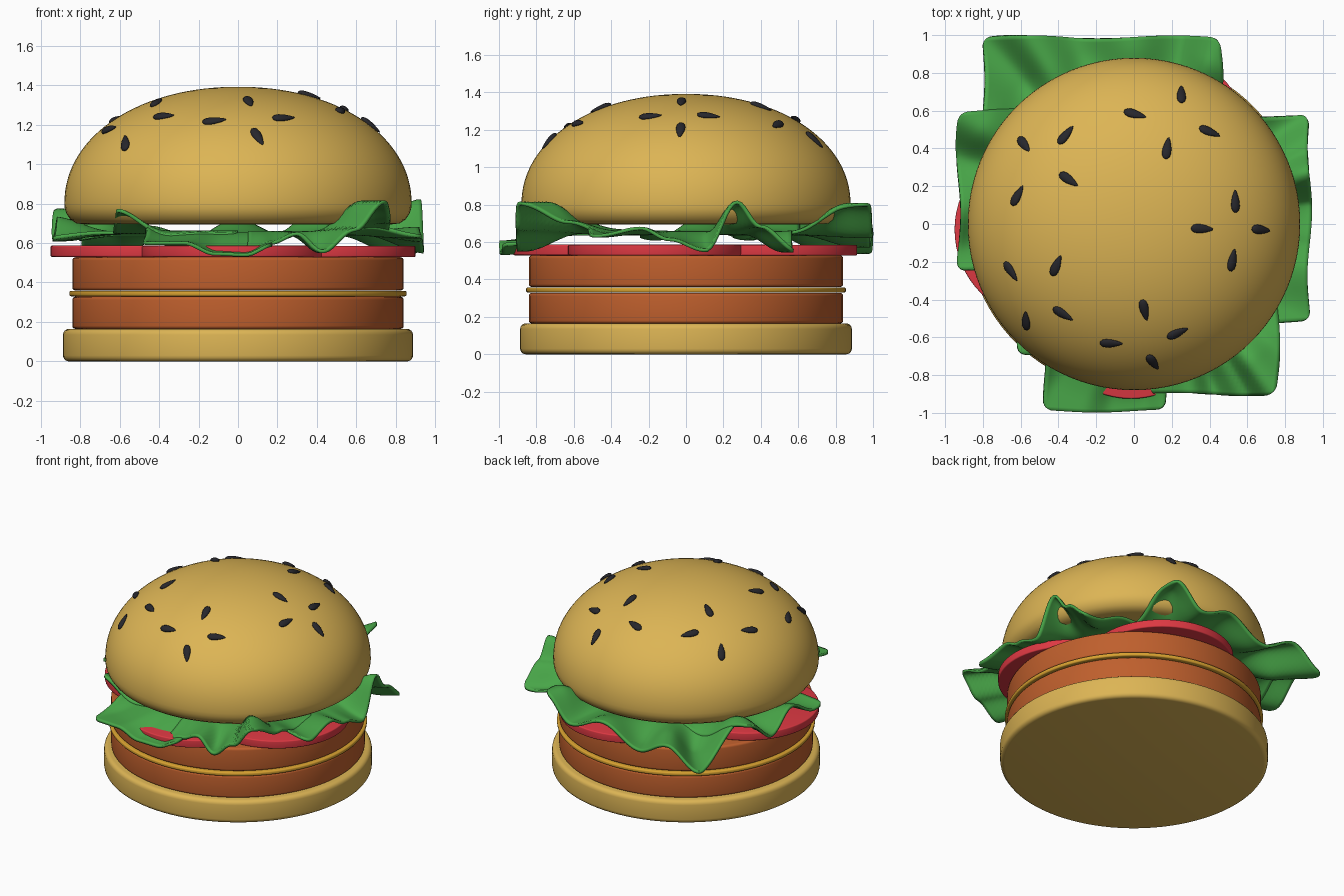
import bpy, bmesh, math
from mathutils import Vector, Matrix

if "Cube" in bpy.data.objects:
    bpy.data.objects.remove(bpy.data.objects["Cube"])


def material(name, rgb):
    m = bpy.data.materials.new(name)
    m.diffuse_color = (*rgb, 1)
    m.use_nodes = True
    m.node_tree.nodes["Principled BSDF"].inputs["Base Color"].default_value = m.diffuse_color
    return m


BUN = material("toasted bun", (0.72, 0.46, 0.09))
MEAT = material("meat brown", (0.52, 0.115, 0.026))
CHEESE = material("cheese yellow", (0.69, 0.36, 0.03))
TOMATO = material("tomato red", (0.72, 0.04, 0.055))
GREEN = material("lettuce green", (0.065, 0.38, 0.065))
SEED = material("dark seed", (0.02, 0.02, 0.025))


def finish(name, bm, mat, angle=50):
    bmesh.ops.recalc_face_normals(bm, faces=bm.faces)
    me = bpy.data.meshes.new(name)
    bm.to_mesh(me)
    bm.free()
    me.materials.append(mat)
    ob = bpy.data.objects.new(name, me)
    bpy.context.collection.objects.link(ob)
    bpy.ops.object.select_all(action='DESELECT')
    ob.select_set(True)
    bpy.context.view_layer.objects.active = ob
    bpy.ops.object.shade_smooth_by_angle(angle=math.radians(angle))
    return ob


def lathe(name, profile, mat, center=(0, 0), segs=96):
    """Turn an (r, z) profile around a vertical axis; end rings are capped."""
    bm = bmesh.new()
    rings = []
    for r, z in profile:
        rings.append([bm.verts.new((center[0] + r * math.cos(2 * math.pi * i / segs),
                                    center[1] + r * math.sin(2 * math.pi * i / segs), z))
                      for i in range(segs)])
    for a, b in zip(rings, rings[1:]):
        for i in range(segs):
            j = (i + 1) % segs
            bm.faces.new((a[i], a[j], b[j], b[i]))
    bm.faces.new(rings[0])
    bm.faces.new(rings[-1])
    return finish(name, bm, mat)


def disc(name, r, z0, z1, bevel, mat, center=(0, 0), segs=96):
    """Disc with rounded rims."""
    arc = [math.pi / 2 * k / 4 for k in range(5)]
    prof = [(r - bevel + bevel * math.sin(t), z0 + bevel - bevel * math.cos(t)) for t in arc]
    prof += [(r - bevel + bevel * math.cos(t), z1 - bevel + bevel * math.sin(t)) for t in arc]
    return lathe(name, prof, mat, center, segs)


# Bottom bun, patties and cheese
disc("bottom_bun", 0.887, 0.0, 0.165, 0.03, BUN)
disc("lower_patty", 0.84, 0.165, 0.328, 0.016, MEAT)
disc("cheese_slice", 0.855, 0.33, 0.358, 0.01, CHEESE)
disc("upper_patty", 0.84, 0.36, 0.528, 0.016, MEAT)

# Overlapping tomato slices
for i, c in enumerate([(-0.475, -0.03), (-0.015, -0.45), (0.425, -0.155), (0.13, 0.44)]):
    disc(f"tomato_slice_{i + 1}", 0.475, 0.53 - 0.0007 * i, 0.587 - 0.0007 * i,
         0.008, TOMATO, c, 64)

# Top bun: domed profile with a rolled lower rim
RB, ZB, HB, EX = 0.88, 0.80, 0.592, 2.08


def dome(r):
    return ZB + HB * max(0, 1 - (r / RB) ** EX) ** (1 / EX)


profile = [(0.78, 0.695), (0.82, 0.70), (0.85, 0.72), (0.87, 0.75), (0.878, 0.775)]
for k in range(33):
    r = max(RB * math.cos(math.pi / 2 * k / 32), 0.004)
    profile.append((r, dome(r)))
lathe("top_bun", profile, BUN)

# Seeds: x, y and heading in degrees, laid flat on the dome
seeds = [(.25, .685, 80), (.005, .58, -20), (.40, .487, -15), (.175, .40, 80), (-.36, .47, 55),
         (-.58, .42, -45), (-.345, .235, -35), (-.615, .15, 55), (.535, .12, 88), (.36, -.025, -3),
         (.67, -.03, -5), (.52, -.19, 82), (-.41, -.22, 62), (-.65, -.25, -48), (-.375, -.475, -30),
         (-.57, -.51, 68), (.055, -.455, -78), (.23, -.575, 25), (-.12, -.63, 3), (.10, -.73, -68)]
bm = bmesh.new()
for x, y, a in seeds:
    r = math.hypot(x, y)
    slope = (dome(r + 0.005) - dome(r - 0.005)) / 0.01
    n = Vector((-slope * x / r, -slope * y / r, 1)).normalized()
    h = Vector((math.cos(math.radians(a)), math.sin(math.radians(a)), 0))
    t = (h - n * h.dot(n)).normalized()
    s = n.cross(t)
    rot = Matrix((t, s, n)).transposed()
    pos = Vector((x, y, dome(r))) + n * 0.004
    made = bmesh.ops.create_uvsphere(bm, u_segments=14, v_segments=10, radius=1)
    for v in made["verts"]:
        p = v.co
        taper = 1 - 0.45 * p.x
        v.co = pos + rot @ Vector((p.x * 0.062, p.y * 0.023 * taper, p.z * 0.014 * taper))
finish("sesame_seeds", bm, SEED)

# Lettuce: rim height by angle around the burger (degrees, z)
RIM = [(-115, .60), (-105, .60), (-96, .545), (-87, .54), (-79, .59), (-71, .64), (-64, .55),
       (-56, .66), (-50, .80), (-40, .70), (-28, .63), (-15, .67), (-6, .61), (6, .55), (16, .81),
       (23, .68), (33, .55), (48, .66), (65, .80), (76, .63), (90, .71), (107, .58), (119, .68),
       (129, .545), (147, .76), (159, .61), (174, .72), (189, .61), (208, .68), (228, .76), (245, .60)]


def rim_height(x, y):
    a = math.degrees(math.atan2(y, x))
    if a < -115:
        a += 360
    for (a0, z0), (a1, z1) in zip(RIM, RIM[1:]):
        if a <= a1:
            f = (1 - math.cos(math.pi * (a - a0) / (a1 - a0))) / 2
            return z0 + (z1 - z0) * f
    return RIM[-1][1]


def leaf(name, x0, x1, y0, y1, lift, corner=0.05, step=0.02):
    """Rounded rectangular sheet, flat under the bun and wavy outside it."""
    nx, ny = round((x1 - x0) / step), round((y1 - y0) / step)
    bm = bmesh.new()
    grid = []
    for j in range(ny + 1):
        row = []
        for i in range(nx + 1):
            x, y = x0 + (x1 - x0) * i / nx, y0 + (y1 - y0) * j / ny
            cx = min(max(x, x0 + corner), x1 - corner)
            cy = min(max(y, y0 + corner), y1 - corner)
            d = math.hypot(x - cx, y - cy)
            if d > corner:
                x, y = cx + (x - cx) * corner / d, cy + (y - cy) * corner / d
            f = min(max((math.hypot(x, y) - 0.64) / 0.32, 0), 1)
            f = f * f * (3 - 2 * f)
            z = 0.645 + lift + f * (rim_height(x, y) - 0.645)
            x += 0.012 * f * math.sin(9 * y + 1)
            y += 0.008 * f * math.sin(8 * x)
            row.append(bm.verts.new((x, y, z)))
        grid.append(row)
    for a, b in zip(grid, grid[1:]):
        for i in range(nx):
            bm.faces.new((a[i], a[i + 1], b[i + 1], b[i]))
    ob = finish(name, bm, GREEN, 80)
    mod = ob.modifiers.new("thickness", 'SOLIDIFY')
    mod.thickness = 0.018
    mod.offset = 0


leaf("lettuce_back", -0.80, 0.46, 0.25, 0.99, 0.0)
leaf("lettuce_left", -0.93, -0.35, -0.24, 0.60, 0.006)
leaf("lettuce_right", 0.30, 0.93, -0.52, 0.57, 0.003)
leaf("lettuce_front", -0.47, 0.18, -0.99, -0.20, 0.0)
leaf("lettuce_front_right", 0.05, 0.76, -0.90, -0.20, 0.007)
leaf("lettuce_front_left", -0.63, 0.0, -0.70, -0.10, 0.009)
